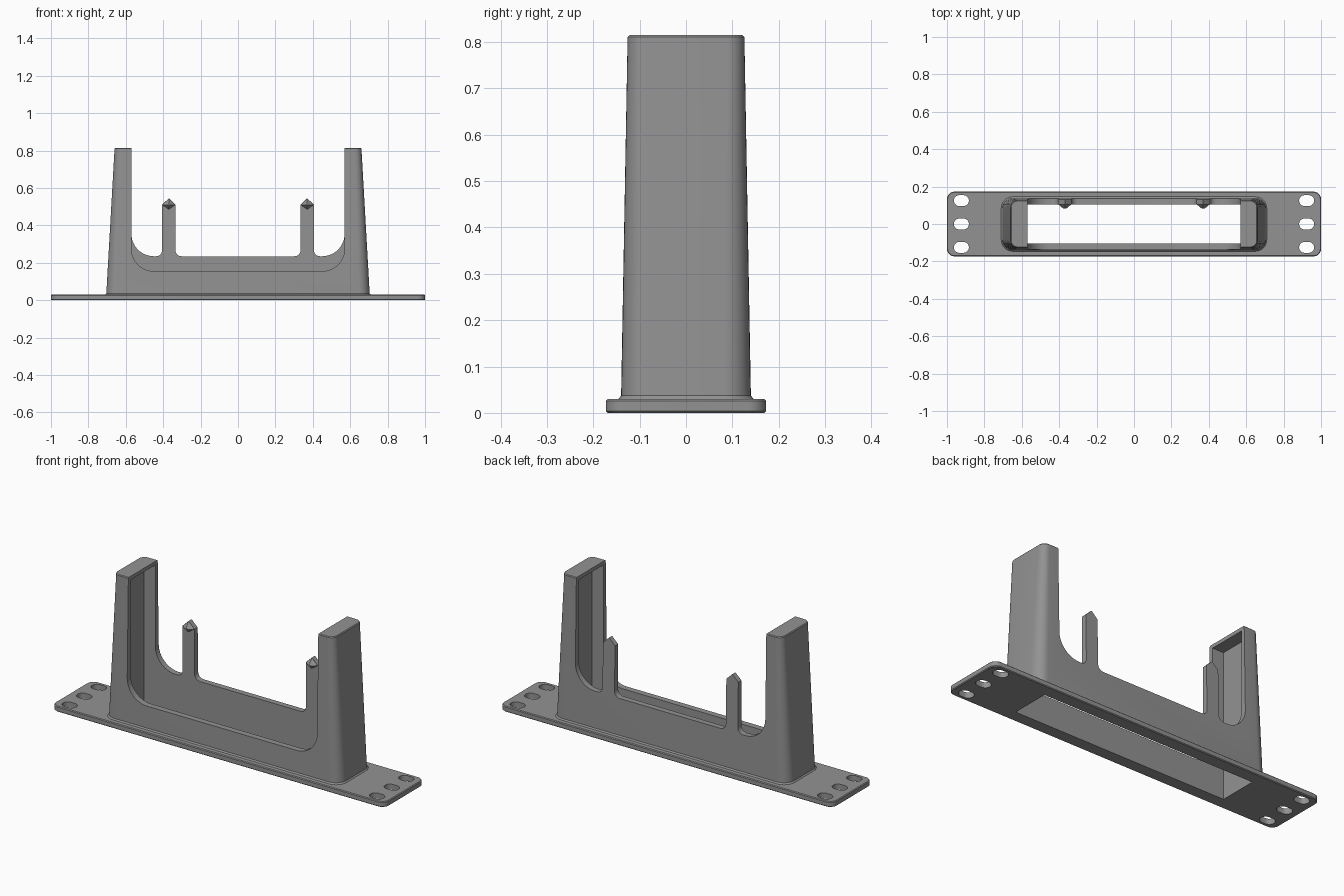
import bpy, bmesh, math
from mathutils import Vector

if "Cube" in bpy.data.objects:
    bpy.data.objects.remove(bpy.data.objects["Cube"])

grey = bpy.data.materials.new("plain_grey")
grey.diffuse_color = (0.29, 0.29, 0.29, 1)
grey.use_nodes = True
grey.node_tree.nodes["Principled BSDF"].inputs["Base Color"].default_value = grey.diffuse_color


def finish(name, bm):
    bmesh.ops.recalc_face_normals(bm, faces=bm.faces)
    mesh = bpy.data.meshes.new(name)
    bm.to_mesh(mesh)
    bm.free()
    mesh.materials.append(grey)
    ob = bpy.data.objects.new(name, mesh)
    bpy.context.collection.objects.link(ob)
    return ob


def arc(cx, cy, r, a0, a1, n=8):
    return [(cx + r * math.cos(math.radians(a0 + (a1 - a0) * i / n)),
             cy + r * math.sin(math.radians(a0 + (a1 - a0) * i / n))) for i in range(n + 1)]


def rounded(hx, hy, r, cx=0, cy=0):
    """Rounded rectangle outline from half sizes."""
    pts = []
    for sx, sy, a in ((1, 1, 0), (-1, 1, 90), (-1, -1, 180), (1, -1, 270)):
        pts += arc(cx + sx * (hx - r), cy + sy * (hy - r), r, a, a + 90)
    return pts


def loft(name, rings):
    """Skin between equal-length rings of 3D points and cap both ends."""
    bm = bmesh.new()
    rows = [[bm.verts.new(p) for p in ring] for ring in rings]
    n = len(rows[0])
    for a, b in zip(rows, rows[1:]):
        for i in range(n):
            j = (i + 1) % n
            bm.faces.new((a[i], a[j], b[j], b[i]))
    bm.faces.new(rows[0])
    bm.faces.new(rows[-1])
    return finish(name, bm)


def stack(name, layers):
    """Loft of rounded rectangles given as (half x, half y, radius, z)."""
    return loft(name, [[(x, y, z) for x, y in rounded(hx, hy, r)] for hx, hy, r, z in layers])


def mirrored(half):
    return half + [(-x, z) for x, z in reversed(half)]


def boolean(ob, tool, op='DIFFERENCE'):
    mod = ob.modifiers.new(op, 'BOOLEAN')
    mod.operation, mod.solver, mod.object = op, 'EXACT', tool
    bpy.context.view_layer.objects.active = ob
    bpy.ops.object.modifier_apply(modifier=mod.name)
    bpy.data.objects.remove(tool, do_unlink=True)


# Base plate with softened edges
frame = stack("cradle_frame", [
    (0.996, 0.169, 0.036, 0), (1, 0.173, 0.04, 0.004),
    (1, 0.173, 0.04, 0.026), (0.996, 0.169, 0.036, 0.03)])

# Tapered upright body with a small flare at the foot
body = stack("upright_body", [
    (0.71, 0.146, 0.062, 0.02), (0.71, 0.146, 0.062, 0.03), (0.704, 0.14, 0.06, 0.037),
    (0.66, 0.126, 0.036, 0.811), (0.656, 0.122, 0.032, 0.815)])
boolean(frame, body, 'UNION')

# Hollow inside, open at the bottom and closed at the leg tops
hx, hy = 0.637, 0.105
cavity = loft("cavity_cutter", [[(sx * hx, sy * hy, z) for sx, sy in
                                 ((1, 1), (-1, 1), (-1, -1), (1, -1))] for z in (-0.1, 0.795)])
boolean(frame, cavity)

# Front opening
front = mirrored(arc(0.45, 0.275, 0.12, -90, 0, 12) + [(0.57, 1)])
boolean(frame, loft("front_cutter", [[(x, y, z) for x, z in front] for y in (-0.3, 0.05)]))

# Back opening, leaving two pointed prongs
px, pw = 0.37, 0.036
back = mirrored(
    arc(px - pw - 0.032, 0.267, 0.032, -90, 0, 6)
    + [(px - pw, 0.51), (px, 0.545), (px + pw, 0.51)]
    + arc(px + pw + 0.032, 0.267, 0.032, 180, 270, 6)
    + arc(0.45, 0.355, 0.12, -90, 0, 12) + [(0.57, 1)])
boolean(frame, loft("back_cutter", [[(x, y, z) for x, z in back] for y in (-0.05, 0.3)]))

# Mounting slots, three at each end
for x in (-0.923, 0.923):
    for y in (-0.125, 0, 0.125):
        boolean(frame, loft("slot_cutter", [[(a, b, z) for a, b in rounded(0.04, 0.029, 0.0285, x, y)]
                                            for z in (-0.1, 0.1)]))

# Faceted catches on the inner side of the prongs
catches = []
for side, name in ((-1, "left_catch"), (1, "right_catch")):
    c = Vector((side * px, 0, 0))
    outer = [(0, 0.545), (pw, 0.51), (0, 0.485), (-pw, 0.51)]
    inner = [(0, 0.515), (0.009, 0.51), (0, 0.505), (-0.009, 0.51)]
    catches.append(loft(name, [[c + Vector((x, y, z)) for x, z in ring]
                               for y, ring in ((0.106, outer), (0.083, inner))]))

# Smooth the rounded walls of the frame only
bpy.ops.object.select_all(action='DESELECT')
frame.select_set(True)
bpy.context.view_layer.objects.active = frame
bpy.ops.object.shade_smooth_by_angle(angle=math.radians(30))
